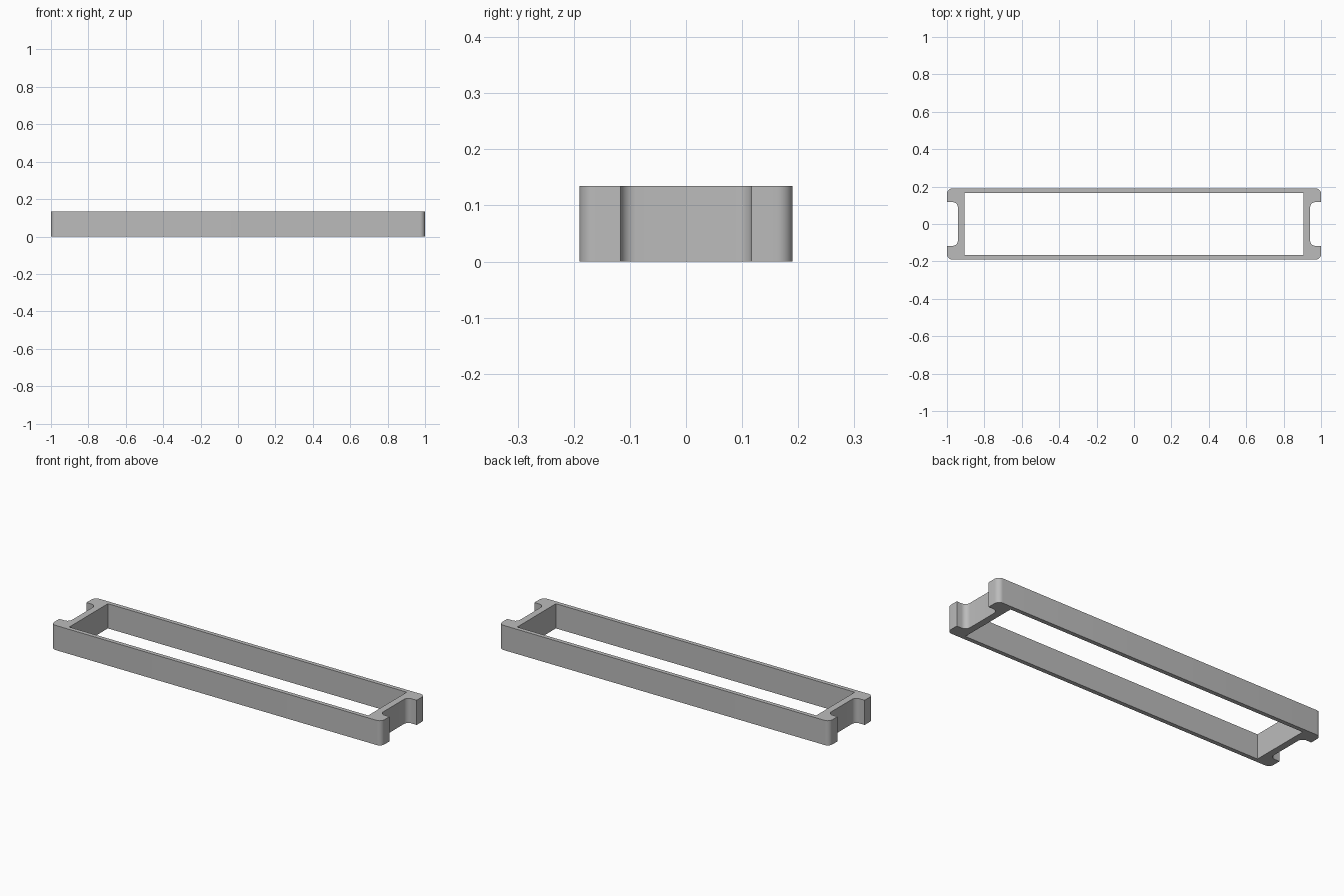
import bpy, bmesh
from math import sin, cos, pi

cube = bpy.data.objects.get("Cube")
if cube:
    bpy.data.objects.remove(cube, do_unlink=True)

HEIGHT = 0.135
OUT_X, OUT_Y = 1.0, 0.19        # outer half size
IN_X, IN_Y = 0.905, 0.167       # opening half size
NOTCH_X, NOTCH_Y = 0.942, 0.117 # end notch floor and half width
RADIUS = 0.028

grey = bpy.data.materials.new("plain_grey")
grey.use_nodes = True
colour = (0.5, 0.5, 0.5, 1)
grey.diffuse_color = colour
grey.node_tree.nodes["Principled BSDF"].inputs["Base Color"].default_value = colour


def arc(cx, cy, start, end, steps=8):
    """Points of a rounded corner around (cx, cy)."""
    angles = [start + (end - start) * i / steps for i in range(steps + 1)]
    return [(cx + RADIUS * cos(a), cy + RADIUS * sin(a)) for a in angles]


# One quarter of the frame outline: rounded corner, notch fillet, opening
outline = [(0, OUT_Y)]
outline += arc(OUT_X - RADIUS, OUT_Y - RADIUS, pi / 2, 0)
outline += [(OUT_X, NOTCH_Y)]
outline += arc(NOTCH_X + RADIUS, NOTCH_Y - RADIUS, pi / 2, pi)
outline += [(NOTCH_X, 0), (IN_X, 0), (IN_X, IN_Y), (0, IN_Y)]

# Raise the outline, leaving the mirror seams open
bm = bmesh.new()
base = bm.faces.new([bm.verts.new((x, y, 0)) for x, y in outline])
raised = bmesh.ops.extrude_face_region(bm, geom=[base], use_keep_orig=True)
for v in raised["geom"]:
    if isinstance(v, bmesh.types.BMVert):
        v.co.z = HEIGHT
bmesh.ops.recalc_face_normals(bm, faces=bm.faces)
seams = [f for f in bm.faces
         if all(abs(v.co.x) < 1e-5 for v in f.verts)
         or all(abs(v.co.y) < 1e-5 for v in f.verts)]
bmesh.ops.delete(bm, geom=seams, context="FACES")

mesh = bpy.data.meshes.new("frame")
bm.to_mesh(mesh)
bm.free()
mesh.materials.append(grey)
frame = bpy.data.objects.new("frame", mesh)
bpy.context.collection.objects.link(frame)

# Mirror the quarter to the full frame
mirror = frame.modifiers.new("Mirror", "MIRROR")
mirror.use_axis = (True, True, False)
mirror.use_clip = True

bpy.ops.object.select_all(action="DESELECT")
frame.select_set(True)
bpy.context.view_layer.objects.active = frame
bpy.ops.object.modifier_apply(modifier=mirror.name)
bpy.ops.object.shade_smooth_by_angle(angle=pi / 6)
